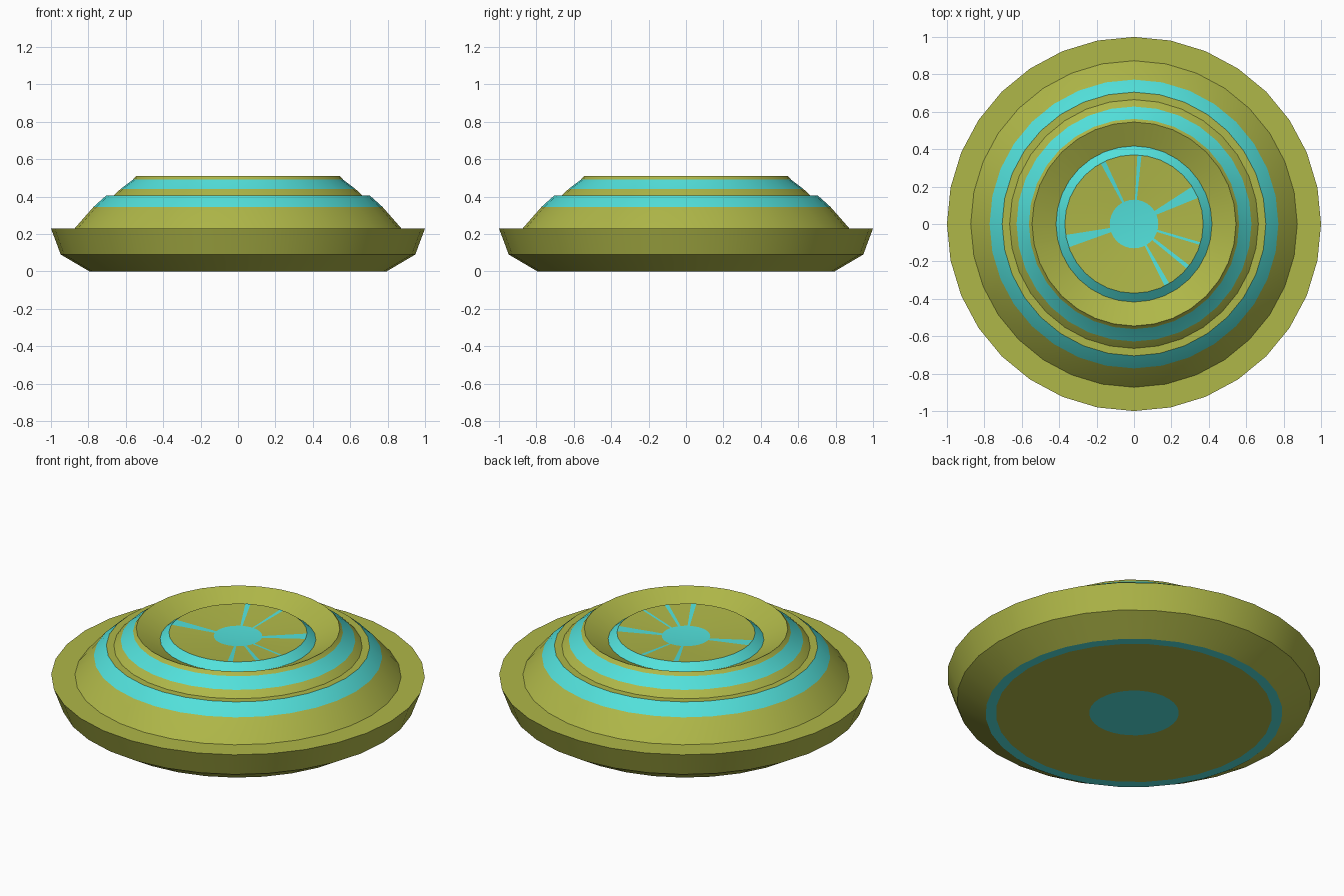
import bpy, bmesh, math

if "Cube" in bpy.data.objects:
    bpy.data.objects.remove(bpy.data.objects["Cube"])

def material(name, rgb):
    m = bpy.data.materials.new(name)
    m.diffuse_color = (*rgb, 1)
    m.use_nodes = True
    m.node_tree.nodes["Principled BSDF"].inputs["Base Color"].default_value = m.diffuse_color
    return m

olive = material("olive", (0.43, 0.475, 0.065))
cyan = material("cyan", (0.085, 0.75, 0.71))
SEG = 32

def finish(name, bm, mats):
    me = bpy.data.meshes.new(name)
    bm.to_mesh(me)
    bm.free()
    for m in mats:
        me.materials.append(m)
    ob = bpy.data.objects.new(name, me)
    bpy.context.collection.objects.link(ob)
    return ob

# Turned body: (radius, height, colour of the band leading to the next point)
profile = [
    (0, 0, 1), (0.24, 0, 0), (0.74, 0, 1), (0.795, 0, 0),       # underside
    (0.948, 0.09, 0), (1.0, 0.23, 0), (0.873, 0.23, 0),         # outer rim
    (0.772, 0.345, 1), (0.705, 0.405, 0), (0.665, 0.405, 0),    # lower step
    (0.628, 0.44, 1), (0.562, 0.49, 0), (0.545, 0.51, 0),       # upper step
    (0.417, 0.447, 1), (0.37, 0.485, 0),                        # groove
    (0.13, 0.466, 1), (0, 0.461, 0),                            # dished cap
]
bm = bmesh.new()
rings = []
for r, z, _ in profile:
    n = SEG if r else 1
    rings.append([bm.verts.new((r * math.cos(2 * math.pi * i / SEG),
                                r * math.sin(2 * math.pi * i / SEG), z)) for i in range(n)])
for (a, b), (_, _, col) in zip(zip(rings, rings[1:]), profile):
    for i in range(SEG):
        j = (i + 1) % SEG
        quad = [a[i % len(a)], a[j % len(a)], b[j % len(b)], b[i % len(b)]]
        f = bm.faces.new(list(dict.fromkeys(quad)))
        f.material_index = col
bmesh.ops.recalc_face_normals(bm, faces=bm.faces)
body = finish("disc_body", bm, [olive, cyan])
bpy.context.view_layer.objects.active = body
body.select_set(True)
bpy.ops.object.shade_smooth_by_angle(angle=math.radians(24))

# Painted spokes on the cap: (angle, inner width, outer width)
spokes = [(116.6, 0.012, 0.028), (85.5, 0.01, 0.022), (27.5, 0.022, 0.068),
          (-16.5, 0.012, 0.014), (-38.5, 0.014, 0.022), (-61.5, 0.012, 0.028),
          (194.4, 0.022, 0.068)]
bm = bmesh.new()
for ang, w0, w1 in spokes:
    c, s = math.cos(math.radians(ang)), math.sin(math.radians(ang))
    corners = [(0.125, -w0 / 2), (0.367, -w1 / 2), (0.367, w1 / 2), (0.125, w0 / 2)]
    bm.faces.new([bm.verts.new((r * c - t * s, r * s + t * c,
                                0.468 + (r - 0.13) * 0.079)) for r, t in corners])
finish("cap_spokes", bm, [cyan])
